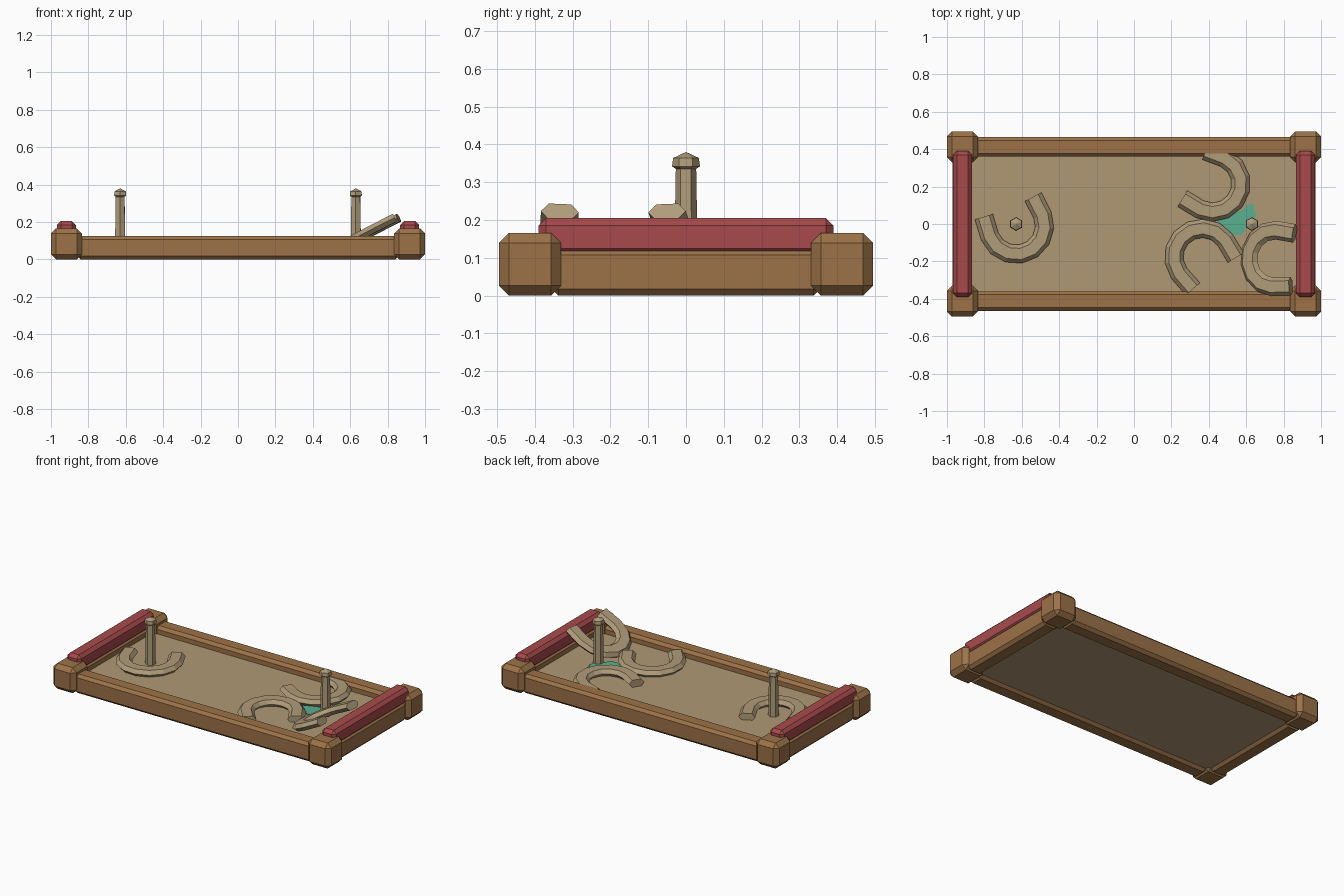
import bpy, bmesh, math
from mathutils import Vector, Matrix

cube = bpy.data.objects.get("Cube")
if cube:
    bpy.data.objects.remove(cube, do_unlink=True)


def material(name, rgb):
    linear = [((c / 255 + 0.055) / 1.055) ** 2.4 for c in rgb] + [1]
    mat = bpy.data.materials.new(name)
    mat.use_nodes = True
    mat.diffuse_color = linear
    mat.node_tree.nodes["Principled BSDF"].inputs["Base Color"].default_value = linear
    return mat


WOOD = material("wood", (156, 114, 72))
SAND = material("sand", (176, 153, 117))
IRON = material("dusty iron", (176, 156, 122))
RED = material("red cushion", (168, 74, 76))
TEAL = material("teal", (88, 176, 145))


def finish(name, bm, mat, matrix=Matrix()):
    bmesh.ops.recalc_face_normals(bm, faces=bm.faces)
    mesh = bpy.data.meshes.new(name)
    bm.to_mesh(mesh)
    bm.free()
    mesh.materials.append(mat)
    obj = bpy.data.objects.new(name, mesh)
    obj.matrix_world = matrix
    bpy.context.collection.objects.link(obj)


def box(name, center, size, mat, chamfer=0):
    bm = bmesh.new()
    bmesh.ops.create_cube(bm, size=1)
    bmesh.ops.scale(bm, vec=size, verts=bm.verts)
    bmesh.ops.translate(bm, vec=center, verts=bm.verts)
    if chamfer:
        bmesh.ops.bevel(bm, geom=bm.edges[:], offset=chamfer, segments=1, affect='EDGES')
    finish(name, bm, mat)


def horseshoe(name, location, opening, tilt=0):
    """Flat hexagonal section swept round a U that opens towards the given angle."""
    path = [Vector((0.11, 0.142, 0))]
    for i in range(8):
        a = math.radians(90 + i * 180 / 7)
        path.append(Vector((math.cos(a), math.sin(a), 0)) * 0.152)
    path.append(Vector((0.11, -0.142, 0)))
    section = [(-0.05, 0), (-0.03, 0.023), (0.03, 0.023),
               (0.05, 0), (0.03, -0.023), (-0.03, -0.023)]
    bm = bmesh.new()
    rings = []
    for i, p in enumerate(path):
        along = path[min(i + 1, len(path) - 1)] - path[max(i - 1, 0)]
        side = Vector((along.y, -along.x, 0)).normalized()
        rings.append([bm.verts.new(p + side * s + Vector((0, 0, h))) for s, h in section])
    for a, b in zip(rings, rings[1:]):
        for k in range(6):
            bm.faces.new((a[k], a[k - 1], b[k - 1], b[k]))
    bm.faces.new(rings[0])
    bm.faces.new(rings[-1])
    turn = Matrix.Rotation(math.radians(opening), 4, 'Z') @ Matrix.Rotation(-math.radians(tilt), 4, 'Y')
    finish(name, bm, IRON, Matrix.Translation(location) @ turn)


def stake(name, x):
    """Six-sided post with a flared, pointed head."""
    bm = bmesh.new()
    rings = []
    for r, z in [(0.032, 0.05), (0.027, 0.335), (0.037, 0.342), (0.034, 0.364)]:
        rings.append([bm.verts.new((x + r * math.cos(k * math.pi / 3 + 0.5),
                                    r * math.sin(k * math.pi / 3 + 0.5), z)) for k in range(6)])
    for a, b in zip(rings, rings[1:]):
        for k in range(6):
            bm.faces.new((a[k], a[k - 1], b[k - 1], b[k]))
    tip = bm.verts.new((x, 0, 0.38))
    for k in range(6):
        bm.faces.new((rings[-1][k], rings[-1][k - 1], tip))
    bm.faces.new(rings[0])
    finish(name, bm, IRON)


# Sand bed
box("sand_bed", (0, 0, 0.047), (1.76, 0.76, 0.06), SAND)

# Frame: corner blocks, rails and padded end bars
for sx, end in ((-1, "right"), (1, "left")):
    for sy, face in ((-1, "front"), (1, "back")):
        box(f"{face}_{end}_corner_block", (sx * 0.9175, sy * 0.4125, 0.083),
            (0.165, 0.165, 0.166), WOOD, 0.027)
    box(f"{end}_rail", (sx * 0.9175, 0, 0.0625), (0.105, 0.71, 0.125), WOOD, 0.018)
    box(f"{end}_cushion", (sx * 0.917, 0, 0.155), (0.1, 0.78, 0.1), RED, 0.02)
for sy, face in ((-1, "front"), (1, "back")):
    box(f"{face}_rail", (0, sy * 0.4125, 0.0625), (1.72, 0.105, 0.125), WOOD, 0.018)

# Stakes and thrown horseshoes
stake("right_stake", -0.63)
stake("left_stake", 0.63)
horseshoe("ringer_horseshoe", (-0.63, -0.01, 0.097), 112)
horseshoe("back_horseshoe", (0.42, 0.215, 0.1), 154)
horseshoe("front_horseshoe", (0.365, -0.175, 0.095), 306)
horseshoe("leaning_horseshoe", (0.75, -0.185, 0.172), -4, 27)

# Ragged teal patch by the left stake
bm = bmesh.new()
outline = [(0.44, 0.02), (0.48, -0.03), (0.54, -0.06), (0.58, -0.055), (0.6, -0.02),
           (0.645, 0.02), (0.655, 0.06), (0.64, 0.07), (0.645, 0.1), (0.62, 0.11), (0.57, 0.07)]
patch = bm.faces.new([bm.verts.new((x, y, 0.078)) for x, y in outline])
lifted = bmesh.ops.extrude_face_region(bm, geom=[patch])["geom"]
bmesh.ops.translate(bm, vec=(0, 0, 0.007), verts=[v for v in lifted if isinstance(v, bmesh.types.BMVert)])
finish("teal_patch", bm, TEAL)
